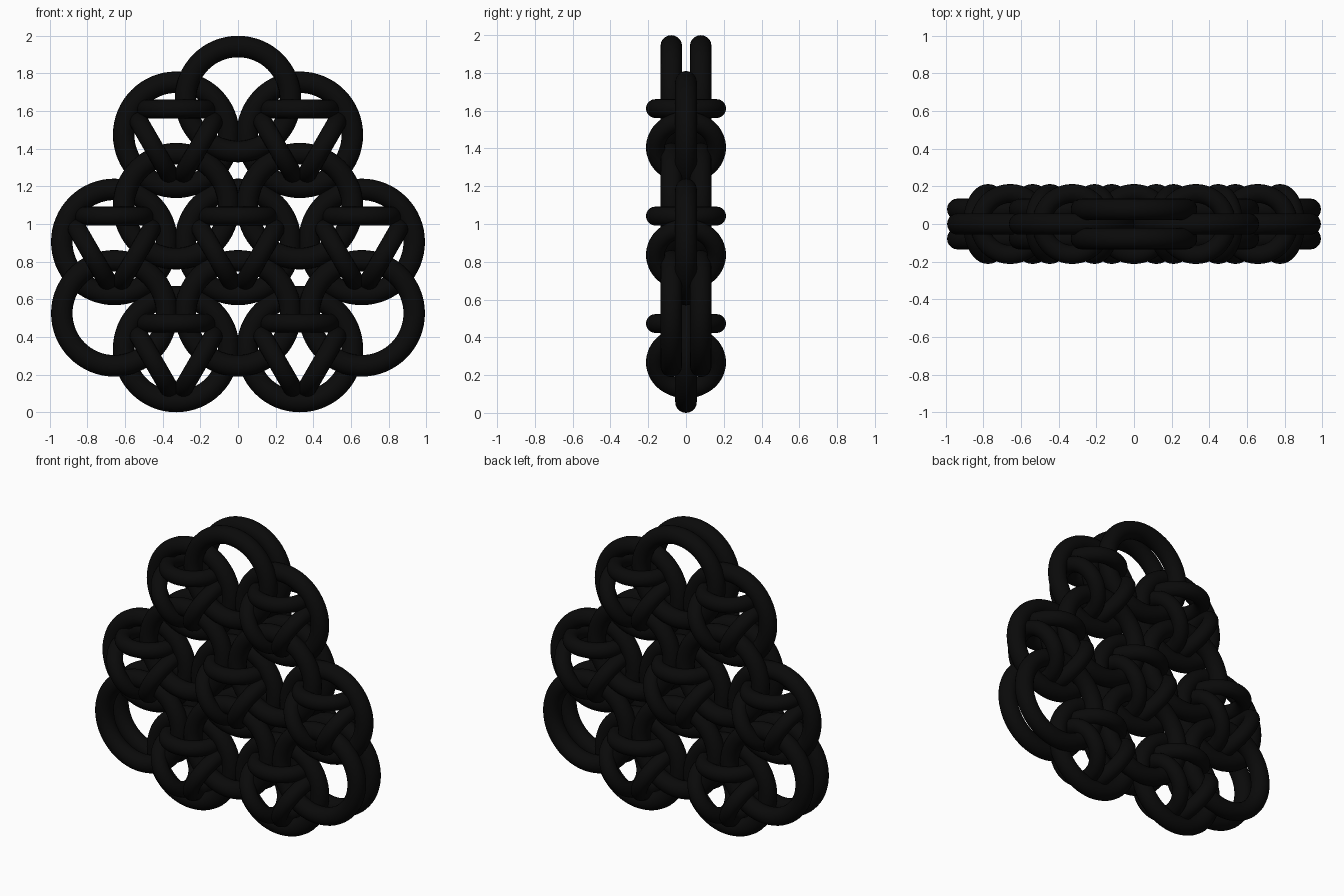
import bpy, math
from mathutils import Vector, Matrix

if "Cube" in bpy.data.objects:
    bpy.data.objects.remove(bpy.data.objects["Cube"])

R_OUT = 0.336      # outer radius of the large rings
TUBE = 0.057       # wire radius of the large rings
PITCH = 0.657      # spacing of the hexagonal weave
LINK_R, LINK_T = 0.162, 0.05   # connector ring radius and wire radius
LINK_OFF = 0.137   # connector distance from the flat ring centre
ROW = PITCH * math.sqrt(3) / 2

black = bpy.data.materials.new("black_metal")
black.diffuse_color = (0.003, 0.003, 0.003, 1)
black.use_nodes = True
black.node_tree.nodes["Principled BSDF"].inputs["Base Color"].default_value = black.diffuse_color


def make_mesh(major, minor):
    bpy.ops.mesh.primitive_torus_add(major_radius=major, minor_radius=minor,
                                     major_segments=64, minor_segments=20)
    ob = bpy.context.object
    bpy.ops.object.shade_smooth()
    mesh = ob.data
    mesh.materials.append(black)
    bpy.data.objects.remove(ob)
    return mesh


def place(name, mesh, centre, axis):
    ob = bpy.data.objects.new(name, mesh)
    turn = Vector((0, 0, 1)).rotation_difference(Vector(axis))
    ob.matrix_world = Matrix.Translation(centre) @ turn.to_matrix().to_4x4()
    bpy.context.collection.objects.link(ob)


big = make_mesh(R_OUT - TUBE, TUBE)
small = make_mesh(LINK_R, LINK_T)

# Single flat rings in rows of 2, 3, 2, each with a triangle of connectors
for row, count in enumerate((2, 3, 2)):
    z = R_OUT + row * ROW
    for i in range(count):
        x = (i - (count - 1) / 2) * PITCH
        place("flat_ring", big, (x, 0, z), (0, 1, 0))
        for k in range(3):
            a = math.radians(90 + 120 * k)
            n = Vector((math.cos(a), 0, math.sin(a)))
            place("connector_ring", small, Vector((x, 0, z)) + n * LINK_OFF, n)

# Paired rings in a triangle of rows 3, 2, 1
for row, count in enumerate((3, 2, 1)):
    z = R_OUT + PITCH / math.sqrt(12) + row * ROW
    for i in range(count):
        x = (i - (count - 1) / 2) * PITCH
        for y in (-0.078, 0.078):
            place("paired_ring", big, (x, y, z), (0, 1, 0))
